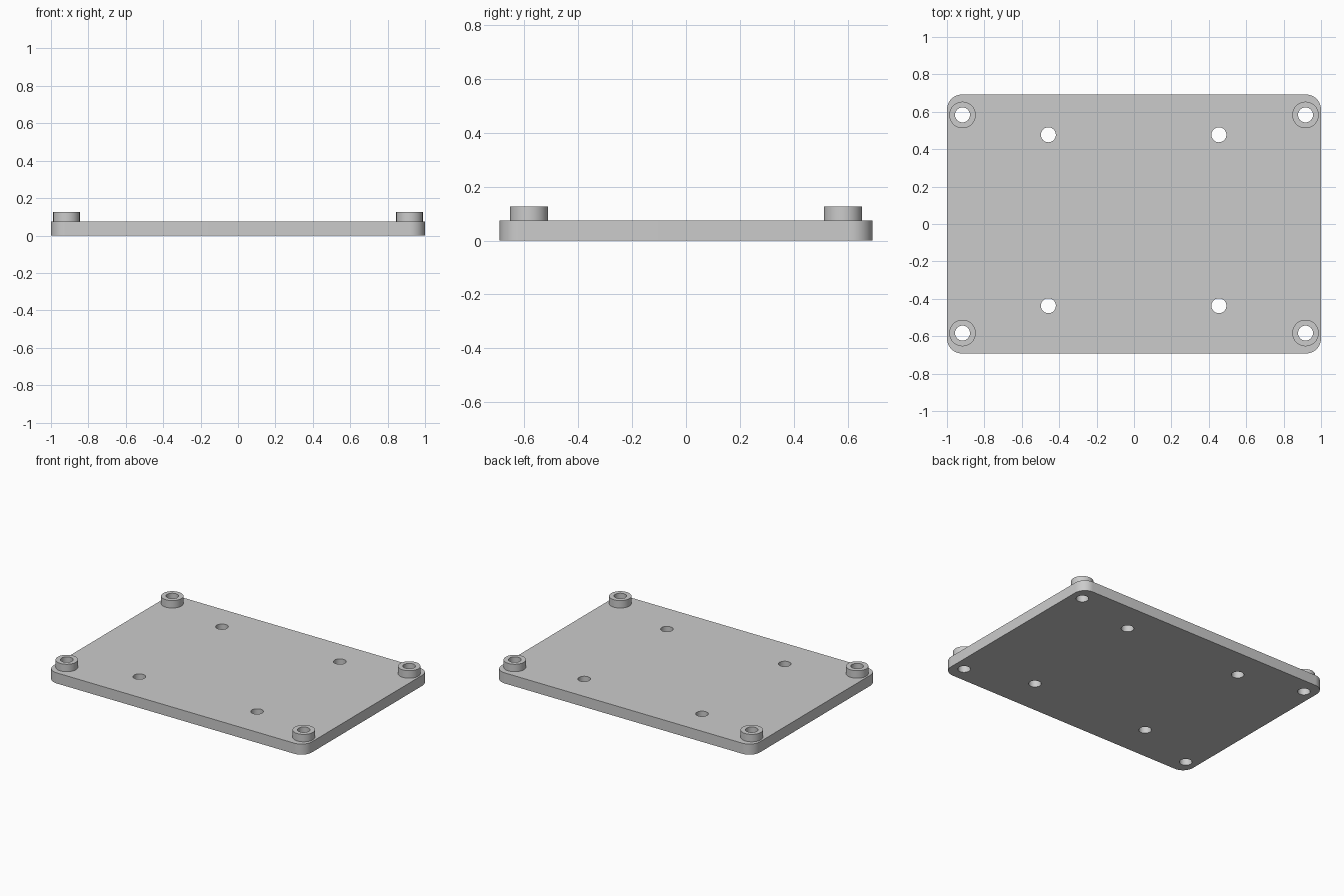
import bpy, bmesh
from math import cos, sin, pi

cube = bpy.data.objects.get("Cube")
if cube:
    bpy.data.objects.remove(cube, do_unlink=True)

HALF_X, HALF_Y, CORNER = 1.0, 0.692, 0.08
PLATE_TOP, BOSS_TOP = 0.074, 0.126
HOLE_R, BOSS_R = 0.04, 0.071

grey = bpy.data.materials.new("plain_grey")
grey.use_nodes = True
grey.diffuse_color = (0.6, 0.6, 0.6, 1)
grey.node_tree.nodes["Principled BSDF"].inputs["Base Color"].default_value = (0.6, 0.6, 0.6, 1)


def circle(x, y, r, n=48):
    return [(x + r * cos(2 * pi * i / n), y + r * sin(2 * pi * i / n)) for i in range(n)]


def rounded_rectangle(hx, hy, r, n=12):
    points = []
    for k, (sx, sy) in enumerate([(1, 1), (-1, 1), (-1, -1), (1, -1)]):
        for i in range(n + 1):
            a = (k + i / n) * pi / 2
            points.append((sx * (hx - r) + r * cos(a), sy * (hy - r) + r * sin(a)))
    return points


def extrude_outline(name, loops, z0, z1):
    """Solid from an outer loop and hole loops, between two heights."""
    curve = bpy.data.curves.new(name, "CURVE")
    curve.dimensions = "2D"
    curve.fill_mode = "BOTH"
    curve.extrude = (z1 - z0) / 2
    for loop in loops:
        spline = curve.splines.new("POLY")
        spline.points.add(len(loop) - 1)
        for point, (x, y) in zip(spline.points, loop):
            point.co = (x, y, 0, 1)
        spline.use_cyclic_u = True
    obj = bpy.data.objects.new(name, curve)
    bpy.context.collection.objects.link(obj)
    obj.location.z = (z0 + z1) / 2
    bpy.ops.object.select_all(action="DESELECT")
    obj.select_set(True)
    bpy.context.view_layer.objects.active = obj
    bpy.ops.object.convert(target="MESH")
    obj = bpy.context.object
    obj.name = name

    # Weld caps to walls so the solid is closed
    bm = bmesh.new()
    bm.from_mesh(obj.data)
    bmesh.ops.remove_doubles(bm, verts=bm.verts, dist=1e-5)
    bmesh.ops.recalc_face_normals(bm, faces=bm.faces)
    bm.to_mesh(obj.data)
    bm.free()
    obj.data.materials.clear()
    obj.data.materials.append(grey)
    bpy.ops.object.shade_smooth_by_angle()
    return obj


# Hole positions: corner mounts and the slightly offset inner pattern
corners = {f"{side}_{end}": (sx * 0.917, sy * 0.583)
           for side, sx in (("left", 1), ("right", -1))
           for end, sy in (("front", -1), ("back", 1))}
inner = [(-0.002 + sx * 0.456, 0.02 + sy * 0.457) for sx in (-1, 1) for sy in (-1, 1)]

# Base plate with all through holes
holes = [circle(x, y, HOLE_R) for x, y in list(corners.values()) + inner]
extrude_outline("base_plate", [rounded_rectangle(HALF_X, HALF_Y, CORNER)] + holes, 0, PLATE_TOP)

# Ring spacers on the corner holes
for label, (x, y) in corners.items():
    extrude_outline(f"spacer_{label}", [circle(x, y, BOSS_R), circle(x, y, HOLE_R)],
                    PLATE_TOP, BOSS_TOP)
